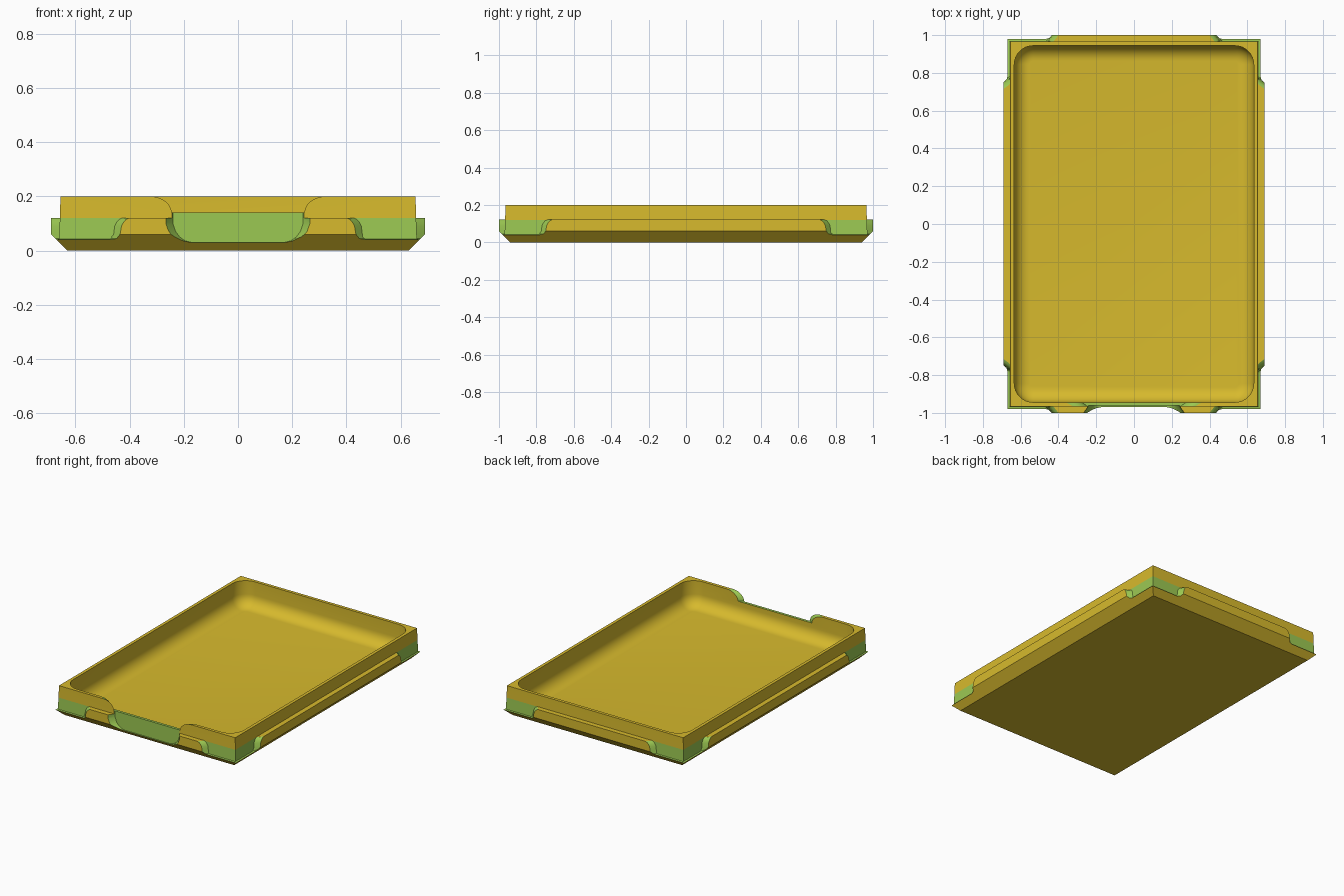
import bpy, bmesh, math
from mathutils import Matrix

cube = bpy.data.objects.get("Cube")
if cube:
    bpy.data.objects.remove(cube)


def material(name, rgb):
    m = bpy.data.materials.new(name)
    m.use_nodes = True
    m.diffuse_color = (*rgb, 1)
    m.node_tree.nodes["Principled BSDF"].inputs["Base Color"].default_value = (*rgb, 1)
    return m


MATERIALS = [material("mustard", (0.68, 0.49, 0.026)),
             material("leaf green", (0.33, 0.58, 0.085))]
MUSTARD, GREEN = 0, 1


def finish(name, bm):
    bmesh.ops.remove_doubles(bm, verts=bm.verts, dist=0.0001)
    bmesh.ops.recalc_face_normals(bm, faces=bm.faces)
    mesh = bpy.data.meshes.new(name)
    bm.to_mesh(mesh)
    bm.free()
    for m in MATERIALS:
        mesh.materials.append(m)
    obj = bpy.data.objects.new(name, mesh)
    bpy.context.scene.collection.objects.link(obj)
    return obj


def loft(rings, color):
    """Closed solid through point rings; color(band, side) picks the material."""
    bm = bmesh.new()
    loops = [[bm.verts.new(p) for p in ring] for ring in rings]
    n = len(loops[0])
    for band, (a, b) in enumerate(zip(loops, loops[1:])):
        for i in range(n):
            j = (i + 1) % n
            f = bm.faces.new((a[i], a[j], b[j], b[i]))
            f.material_index = color(band, i)
    for cap in (loops[0], loops[-1]):
        bm.faces.new(cap).material_index = color(-1, -1)
    return bm


def rounded_rect(x, y, z, r, steps=8):
    pts = []
    for q, (sx, sy) in enumerate([(1, 1), (-1, 1), (-1, -1), (1, -1)]):
        for k in range(steps + 1):
            a = math.pi / 2 * (q + k / steps)
            pts.append((sx * (x - r) + r * math.cos(a),
                        sy * (y - r) + r * math.sin(a), z))
    return pts


# Tray body: chamfered base with a thin lip, green corner band, wall, then the hollow
W, D = 0.63, 0.94
rings = [rounded_rect(W + o, D + o, z, 0) for o, z in
         [(0, 0), (0.04, 0.04), (0.03, 0.043), (0.027, 0.12), (0.025, 0.2)]]
FILLET, FLOOR = 0.08, 0.03
rings.append(rounded_rect(W + 0.004, D + 0.004, 0.2, 0.1))
for k in range(9):
    a = math.pi / 2 * k / 8
    inset = FILLET * (1 - math.cos(a))
    rings.append(rounded_rect(W + 0.004 - inset, D + 0.004 - inset,
                              FLOOR + FILLET * (1 - math.sin(a)), 0.1 - inset))
body = finish("tray_body", loft(rings, lambda band, i: GREEN if band in (1, 2) else MUSTARD))

# Side rails with flared green ends: (height, change of half length)
RAIL_END = [(0.038, 0.05), (0.045, 0.022), (0.06, 0.01), (0.09, 0.005),
            (0.105, -0.003), (0.115, -0.012), (0.121, -0.025)]


def rail(name, half, base, turn):
    rows = []
    for z, du in RAIL_END:
        u, out = half + du, base + min(z, 0.06)
        rows.append([(-u - 0.035, -base - 0.015, z), (-u, -out, z),
                     (u, -out, z), (u + 0.035, -base - 0.015, z)])
    bm = loft(rows, lambda band, i: GREEN if i in (0, 2) else MUSTARD)
    bm.transform(Matrix.Rotation(math.radians(turn), 4, "Z"))
    return finish(name, bm)


front = rail("front_rail", 0.425, D, 0)
rails = [front, rail("back_rail", 0.425, D, 180),
         rail("left_rail", 0.74, W, 90), rail("right_rail", 0.74, W, -90)]


# Front opening: a recessed green panel below a dip in the wall
def cutter(name, half, y_in, y_out, flare):
    outline = half + [(-x, z) for x, z in reversed(half)]
    return finish(name, loft([[(x, y_in, z) for x, z in outline],
                              [(x * flare, y_out, z) for x, z in outline]],
                             lambda band, i: GREEN))


def cut(obj, tool):
    mod = obj.modifiers.new("cut", "BOOLEAN")
    mod.operation, mod.solver, mod.object = "DIFFERENCE", "EXACT", tool
    bpy.context.view_layer.objects.active = obj
    bpy.ops.object.modifier_apply(modifier=mod.name)


recess = cutter("recess_cutter", [(0.24, 0.16), (0.24, 0.1), (0.23, 0.07), (0.215, 0.05),
                                  (0.195, 0.036), (0.17, 0.03)], -0.962, -1.05, 1.25)
# The dip widens toward the hollow
arc = [math.pi / 2 * k / 8 for k in range(9)]
dip = cutter("dip_cutter", [(0.42, 0.25)] + [(0.42 - 0.1 * math.sin(a), 0.14 + 0.06 * math.cos(a))
                                             for a in arc], -0.91, -0.975, 0.73)
cut(body, recess)
cut(body, dip)
cut(front, recess)
for tool in (recess, dip):
    bpy.data.objects.remove(tool)

# Smooth the rounded surfaces, keep the edges sharp
bpy.ops.object.select_all(action="DESELECT")
for obj in [body] + rails:
    obj.select_set(True)
bpy.context.view_layer.objects.active = body
bpy.ops.object.shade_smooth_by_angle(angle=math.radians(30))
